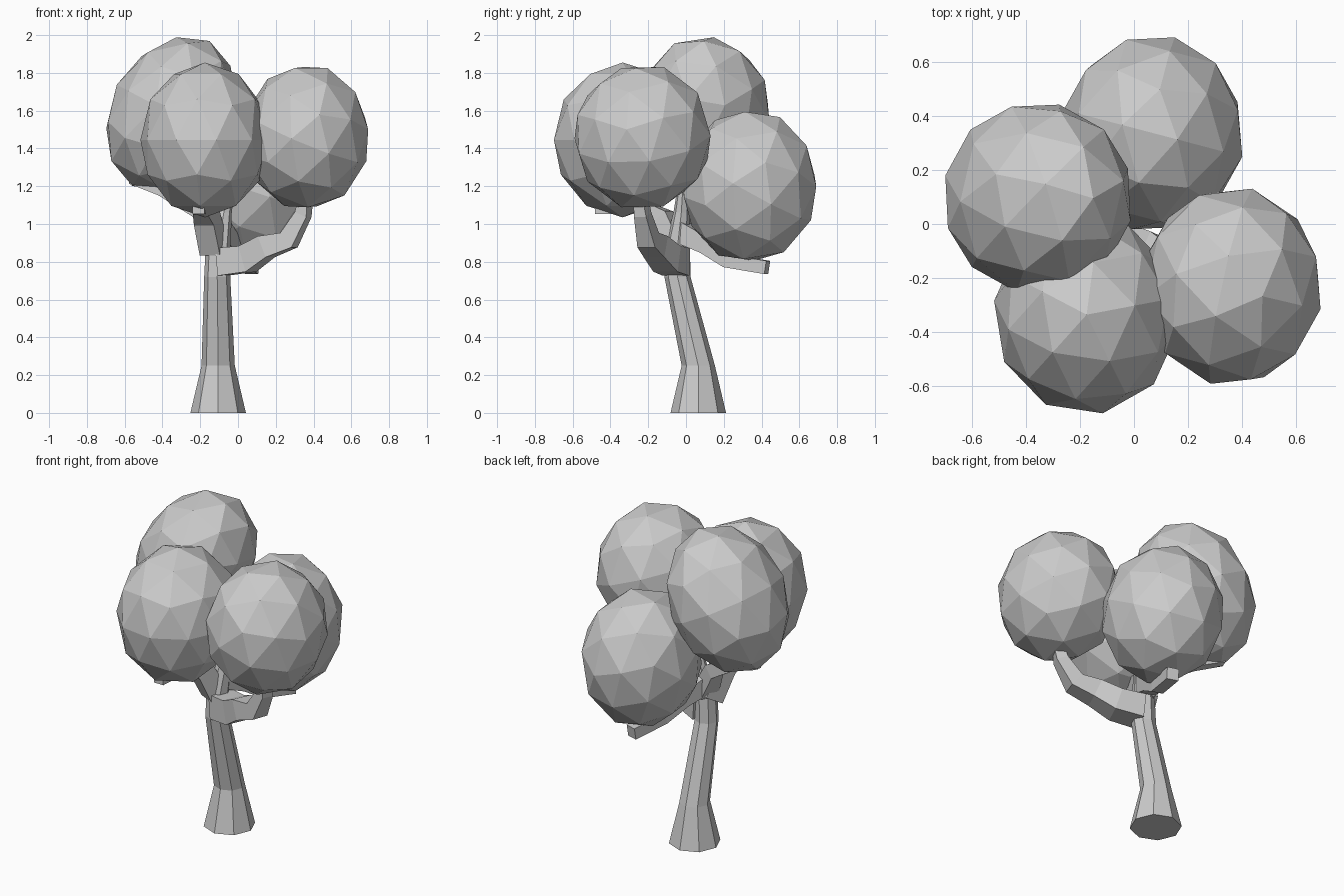
import bpy, bmesh, math
from mathutils import Vector, Matrix, Euler

if "Cube" in bpy.data.objects:
    bpy.data.objects.remove(bpy.data.objects["Cube"])

grey = bpy.data.materials.new("plain grey")
grey.diffuse_color = (0.6, 0.6, 0.6, 1)
grey.use_nodes = True
grey.node_tree.nodes["Principled BSDF"].inputs["Base Color"].default_value = grey.diffuse_color


def finish(name, bm):
    bmesh.ops.recalc_face_normals(bm, faces=bm.faces)
    mesh = bpy.data.meshes.new(name)
    bm.to_mesh(mesh)
    bm.free()
    mesh.materials.append(grey)
    obj = bpy.data.objects.new(name, mesh)
    bpy.context.collection.objects.link(obj)


def tube(name, path, sides, level=False):
    """Tapered limb through (x, y, z, radius) points; level keeps rings horizontal."""
    bm = bmesh.new()
    pts = [Vector(p[:3]) for p in path]
    rings = []
    for i, p in enumerate(pts):
        if level:
            u, v = Vector((1, 0, 0)), Vector((0, 1, 0))
        else:
            t = (pts[min(i + 1, len(pts) - 1)] - pts[max(i - 1, 0)]).normalized()
            u = t.cross(Vector((0, 0, 1))).normalized()
            v = u.cross(t)
        start = 0 if level else math.pi / sides
        ring = []
        for k in range(sides):
            a = start + 2 * math.pi * k / sides
            ring.append(bm.verts.new(p + (u * math.cos(a) + v * math.sin(a)) * path[i][3]))
        rings.append(ring)
    for a, b in zip(rings, rings[1:]):
        for k in range(sides):
            n = (k + 1) % sides
            bm.faces.new((a[k], a[n], b[n], b[k]))
    bm.faces.new(rings[0])
    bm.faces.new(rings[-1])
    finish(name, bm)


def foliage(name, centre, radii, turn, lean=0):
    """Faceted, slightly tall leaf ball; turn shifts the facets, lean tips it to +x."""
    bm = bmesh.new()
    bmesh.ops.create_icosphere(bm, subdivisions=2, radius=1)
    spin = Euler([math.radians(a) for a in turn]).to_matrix().to_4x4()
    size = Matrix.Diagonal((*radii, 1))
    tip = Matrix.Rotation(math.radians(lean), 4, 'Y')
    bmesh.ops.transform(bm, matrix=Matrix.Translation(centre) @ tip @ size @ spin, verts=bm.verts)
    finish(name, bm)


# Trunk with flared foot, leaning forward, and its upper stalk
tube("trunk", [(-0.105, 0.065, 0, 0.147), (-0.105, 0.065, 0.25, 0.088),
               (-0.11, -0.045, 0.72, 0.069), (-0.105, -0.045, 0.88, 0.066),
               (-0.075, -0.025, 1.06, 0.042), (-0.04, -0.015, 1.22, 0.025)], 8, True)

# Branches, one under each leaf ball
tube("right_branch", [(-0.09, -0.05, 0.80, 0.105), (0.05, -0.10, 0.815, 0.10),
                      (0.15, -0.16, 0.88, 0.085), (0.27, -0.20, 0.915, 0.07),
                      (0.345, -0.23, 1.05, 0.05), (0.36, -0.24, 1.15, 0.04)], 4)
tube("back_branch", [(-0.10, -0.03, 0.96, 0.08), (-0.04, 0.11, 0.89, 0.065),
                     (0.01, 0.22, 0.805, 0.05), (0.075, 0.43, 0.77, 0.05)], 4)
tube("front_branch", [(-0.125, -0.05, 0.86, 0.085), (-0.165, -0.13, 1.03, 0.08),
                      (-0.20, -0.24, 1.09, 0.055), (-0.21, -0.48, 1.085, 0.045)], 4)
tube("left_branch", [(-0.11, -0.04, 0.90, 0.075), (-0.20, 0.01, 1.07, 0.06),
                     (-0.40, 0.05, 1.185, 0.05), (-0.56, 0.11, 1.24, 0.04)], 4)

# Leaf balls
foliage("front_leaves", (-0.175, -0.335, 1.445), (0.345, 0.37, 0.41), (0, 0, 10))
foliage("right_leaves", (0.36, -0.23, 1.46), (0.34, 0.37, 0.39), (20, 5, 60))
foliage("left_leaves", (-0.355, 0.095, 1.585), (0.325, 0.36, 0.435), (0, 0, 20), 28)
foliage("back_leaves", (0.07, 0.335, 1.20), (0.34, 0.365, 0.41), (25, 10, 150))
